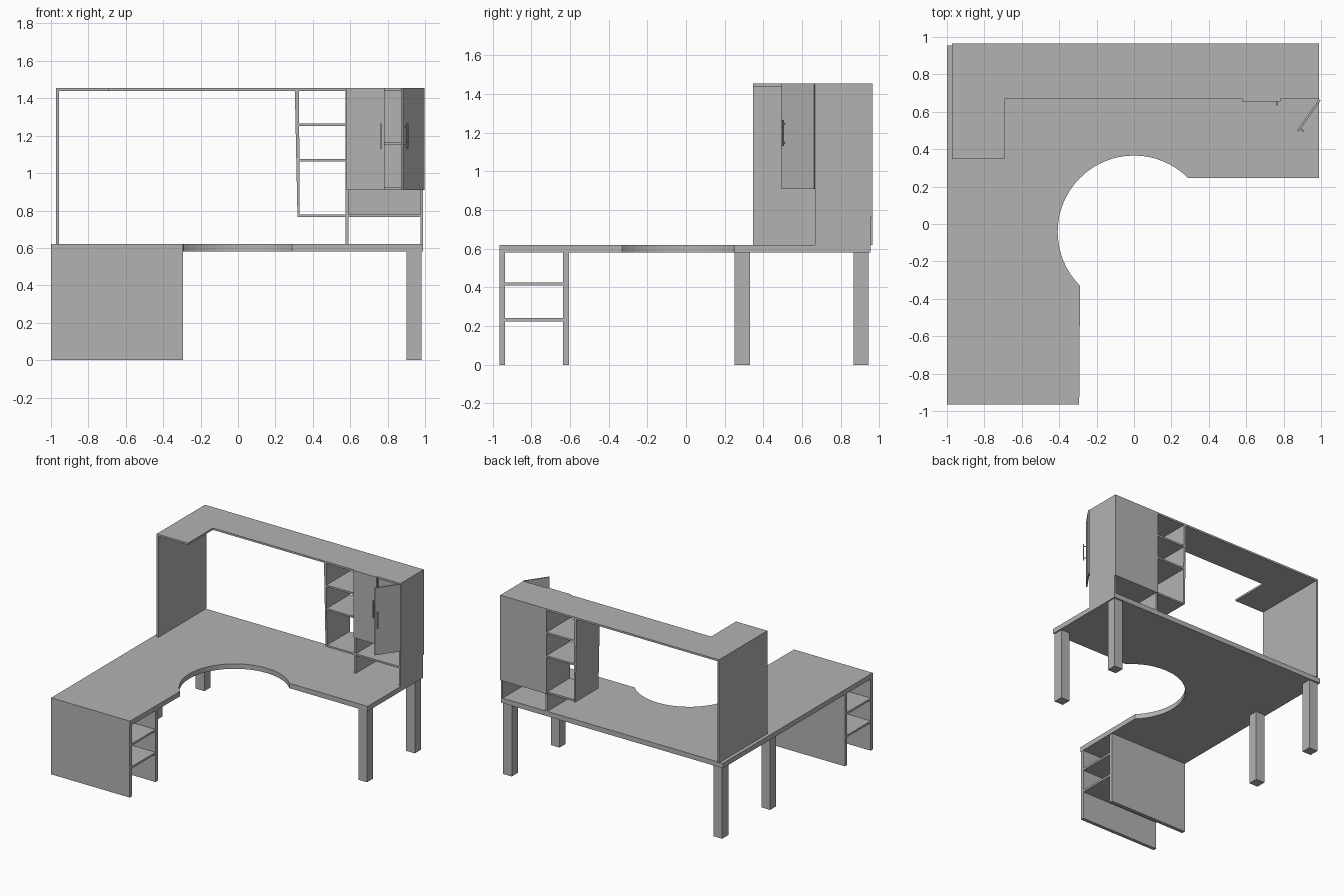
import bpy, bmesh, math
from mathutils import Matrix, Vector

cube = bpy.data.objects.get("Cube")
if cube:
    bpy.data.objects.remove(cube, do_unlink=True)

grey = bpy.data.materials.new("plain grey")
grey.use_nodes = True
colour = (0.45, 0.45, 0.45, 1)
grey.diffuse_color = colour
grey.node_tree.nodes["Principled BSDF"].inputs["Base Color"].default_value = colour


def finish(name, bm):
    bmesh.ops.recalc_face_normals(bm, faces=bm.faces)
    mesh = bpy.data.meshes.new(name)
    bm.to_mesh(mesh)
    bm.free()
    mesh.materials.append(grey)
    obj = bpy.data.objects.new(name, mesh)
    bpy.context.collection.objects.link(obj)
    return obj


def box(name, x, y, z):
    """Box from (low, high) ranges on each axis."""
    bm = bmesh.new()
    bmesh.ops.create_cube(bm, size=1)
    for v in bm.verts:
        v.co = [r[0] if c < 0 else r[1] for c, r in zip(v.co, (x, y, z))]
    return finish(name, bm)


def prism(name, points, extrude):
    """Flat outline extruded along a vector."""
    bm = bmesh.new()
    face = bm.faces.new([bm.verts.new(p) for p in points])
    out = bmesh.ops.extrude_face_region(bm, geom=[face])
    moved = [g for g in out["geom"] if isinstance(g, bmesh.types.BMVert)]
    bmesh.ops.translate(bm, verts=moved, vec=extrude)
    return finish(name, bm)


# Corner desk top with a round seat cut-out
R, CY, STEPS = 0.408, -0.042, 32
arc = [math.radians(225 - 180 * i / STEPS) for i in range(STEPS + 1)]
outline = [(-1, -0.965), (-0.293, -0.965)]
outline += [(R * math.cos(a), CY + R * math.sin(a)) for a in arc]
outline += [(0.99, 0.247), (0.99, 0.955), (-1, 0.955)]
prism("desk_top", [(x, y, 0.58) for x, y in outline], (0, 0, 0.04))

# Legs
for side, x in (("left", -0.985), ("right", 0.902)):
    for place, y in (("front", 0.252), ("back", 0.865)):
        box(f"{side}_{place}_leg", (x, x + 0.078), (y, y + 0.078), (0, 0.58))

# Open shelf unit under the front wing
wing = (-1, -0.295)
box("wing_front_panel", wing, (-0.965, -0.937), (0, 0.58))
box("wing_rear_panel", wing, (-0.635, -0.605), (0, 0.58))
for i, z in enumerate((0.225, 0.41)):
    box(f"wing_shelf_{i + 1}", wing, (-0.937, -0.635), (z, z + 0.016))

# Hutch shell
FRONT, BACK, INNER = 0.667, 0.965, 0.955
top = [(-0.972, 0.347), (-0.692, 0.347), (-0.692, FRONT),
       (0.99, FRONT), (0.99, BACK), (-0.972, BACK)]
prism("hutch_top", [(x, y, 1.44) for x, y in top], (0, 0, 0.015))
box("hutch_left_panel", (-0.972, -0.957), (0.347, BACK), (0.62, 1.44))
box("hutch_right_panel", (0.975, 0.99), (FRONT, INNER), (0.62, 1.44))
box("hutch_divider", (0.575, 0.59), (FRONT, INNER), (0.62, 1.44))
box("cabinet_back", (0.575, 0.99), (INNER, BACK), (0.765, 1.44))

# Open shelves, with a slightly tapered outer side
side = [(0.318, 0.765), (0.33, 0.765), (0.326, 1.44), (0.304, 1.44)]
prism("shelf_side", [(x, FRONT, z) for x, z in side], (0, BACK - FRONT, 0))
box("hutch_bottom_shelf", (0.32, 0.975), (FRONT, INNER), (0.765, 0.779))
for i, z in enumerate((1.062, 1.252)):
    box(f"open_shelf_{i + 1}", (0.32, 0.575), (FRONT, BACK), (z, z + 0.014))
for i, z in enumerate((0.91, 1.15)):
    box(f"cabinet_shelf_{i + 1}", (0.59, 0.975), (FRONT, INNER), (z, z + 0.014))


# Doors, each with a bar handle on two posts; the right one stands open
def door(name, hinge, width, angle):
    """Door built along +x or -x from its hinge, then swung about z."""
    s = 1 if width > 0 else -1
    h = width - s * 0.018
    parts = [box(name, sorted((0, width)), (-0.011, 0), (0.91, 1.455)),
             box(name + "_handle", (h - 0.004, h + 0.004), (-0.033, -0.025), (1.13, 1.265))]
    for i, z in enumerate((1.145, 1.243)):
        parts.append(box(f"{name}_handle_post_{i + 1}", (h - 0.003, h + 0.003),
                         (-0.026, -0.01), (z, z + 0.007)))
    swing = Matrix.Translation(Vector(hinge)) @ Matrix.Rotation(math.radians(angle), 4, "Z")
    for p in parts:
        p.data.transform(swing)


door("left_door", (0.578, FRONT, 0), 0.204, 0)
door("right_door", (0.989, FRONT, 0), -0.204, 55)
